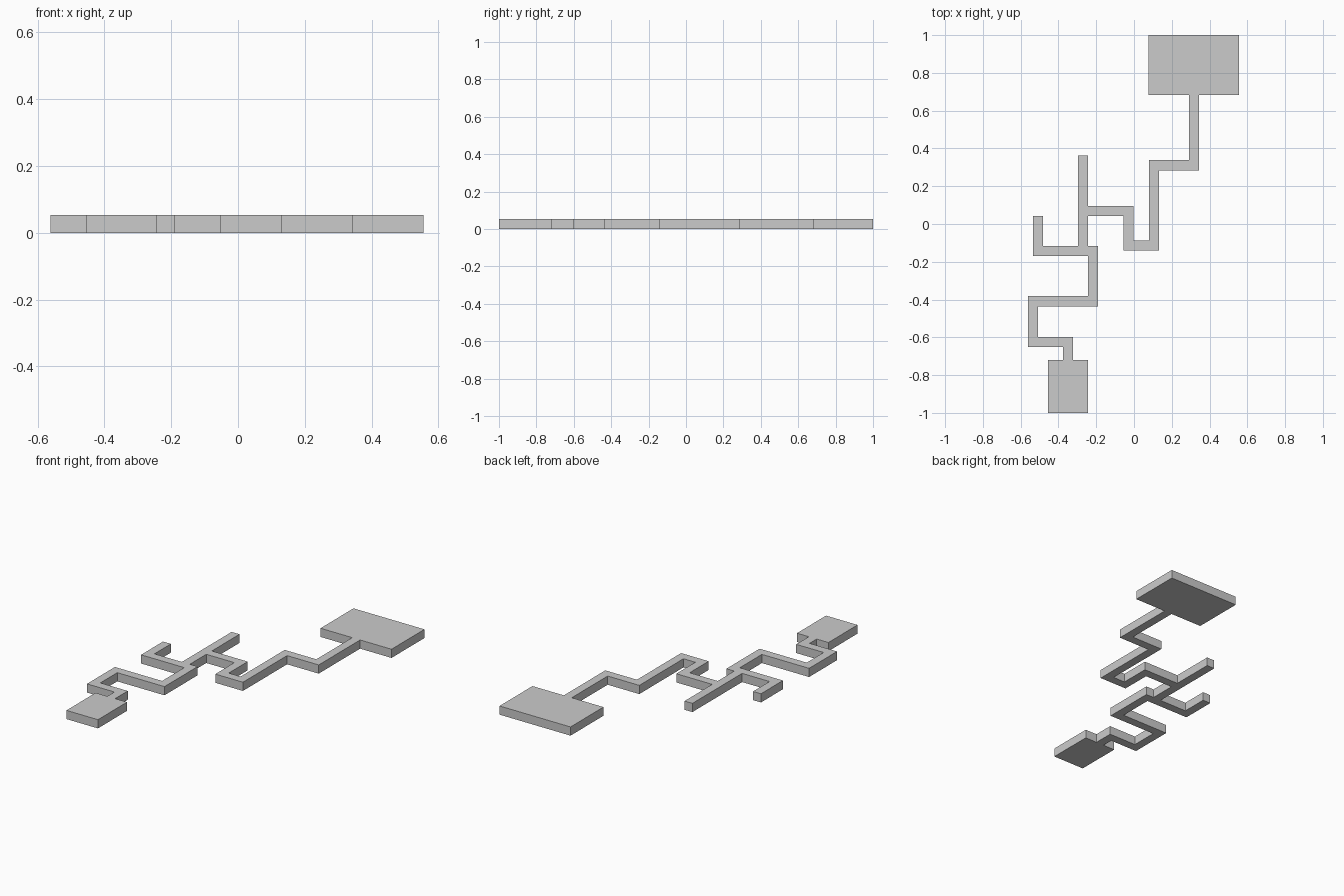
import bpy, bmesh

if "Cube" in bpy.data.objects:
    bpy.data.objects.remove(bpy.data.objects["Cube"])

HALF = 0.0265    # half the corridor width
HEIGHT = 0.053

# Rooms as (x0, y0, x1, y1)
rects = [
    (0.078, 0.683, 0.556, 1.0),
    (-0.4555, -1.0, -0.2435, -0.72),
]

# Corridor centrelines
paths = [
    # large room to the central junction
    [(0.318, 0.69), (0.318, 0.311), (0.105, 0.311), (0.105, -0.114),
     (-0.028, -0.114), (-0.028, 0.069), (-0.27, 0.069)],
    # straight dead-end branch
    [(-0.27, 0.3355), (-0.27, -0.143)],
    # hooked dead end, then on to the small room
    [(-0.508, 0.0155), (-0.508, -0.143), (-0.217, -0.143), (-0.217, -0.409),
     (-0.535, -0.409), (-0.535, -0.625), (-0.35, -0.625), (-0.35, -0.73)],
]
for path in paths:
    for (ax, ay), (bx, by) in zip(path, path[1:]):
        rects.append((min(ax, bx) - HALF, min(ay, by) - HALF,
                      max(ax, bx) + HALF, max(ay, by) + HALF))
rects = [tuple(round(v, 4) for v in r) for r in rects]

# Fuse all rectangles into one clean floor outline
xs = sorted({v for r in rects for v in (r[0], r[2])})
ys = sorted({v for r in rects for v in (r[1], r[3])})
bm = bmesh.new()
for x0, x1 in zip(xs, xs[1:]):
    for y0, y1 in zip(ys, ys[1:]):
        cx, cy = (x0 + x1) / 2, (y0 + y1) / 2
        if any(r[0] < cx < r[2] and r[1] < cy < r[3] for r in rects):
            corners = [(x0, y0), (x1, y0), (x1, y1), (x0, y1)]
            bm.faces.new([bm.verts.new((x, y, 0)) for x, y in corners])
bmesh.ops.remove_doubles(bm, verts=bm.verts[:], dist=0.00001)
bmesh.ops.dissolve_limit(bm, angle_limit=0.01, verts=bm.verts[:], edges=bm.edges[:])

# Raise the outline into a solid slab
ext = bmesh.ops.extrude_face_region(bm, geom=bm.faces[:], use_keep_orig=True)
top = [g for g in ext["geom"] if isinstance(g, bmesh.types.BMVert)]
bmesh.ops.translate(bm, verts=top, vec=(0, 0, HEIGHT))
bmesh.ops.recalc_face_normals(bm, faces=bm.faces[:])

mesh = bpy.data.meshes.new("rooms_and_corridors")
bm.to_mesh(mesh)
bm.free()
obj = bpy.data.objects.new("rooms_and_corridors", mesh)
bpy.context.collection.objects.link(obj)
